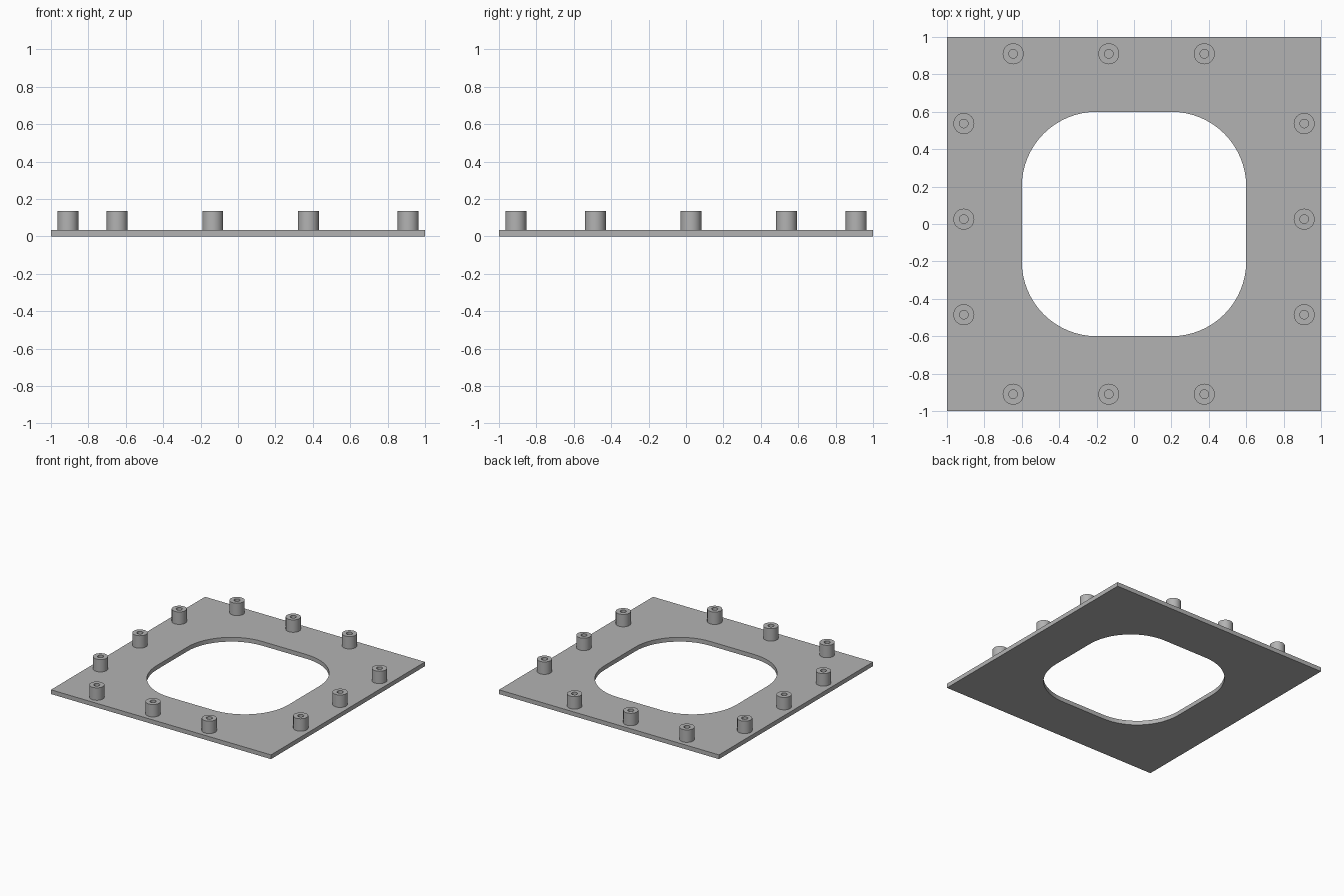
import bpy, bmesh
from math import pi, sin, cos
from mathutils import Matrix, Vector

if "Cube" in bpy.data.objects:
    bpy.data.objects.remove(bpy.data.objects["Cube"])

THICK = 0.035      # plate thickness
TOP = 0.137        # top of the posts
OPEN, FILLET = 0.6, 0.4
POST_R, BORE_R = 0.056, 0.023
EDGE = 0.91        # distance of post rows from the centre
STEPS = 16

grey = bpy.data.materials.new("plain grey")
grey.use_nodes = True
grey.diffuse_color = (0.45, 0.45, 0.45, 1)
grey.node_tree.nodes["Principled BSDF"].inputs["Base Color"].default_value = grey.diffuse_color


def make_mesh(name, bm):
    bmesh.ops.remove_doubles(bm, verts=bm.verts, dist=1e-5)
    bmesh.ops.recalc_face_normals(bm, faces=bm.faces)
    mesh = bpy.data.meshes.new(name)
    bm.to_mesh(mesh)
    bm.free()
    mesh.materials.append(grey)
    return mesh


def add_object(name, mesh, location=(0, 0, 0)):
    obj = bpy.data.objects.new(name, mesh)
    obj.location = location
    bpy.context.collection.objects.link(obj)
    return obj


# Square plate with a rounded opening: four corner pieces, then extruded
bm = bmesh.new()
centre = OPEN - FILLET
arc = [(centre + FILLET * cos(pi / 2 * i / STEPS), centre + FILLET * sin(pi / 2 * i / STEPS))
       for i in range(STEPS + 1)]
corner = [(1, 0), (1, 1), (0, 1), (0, OPEN)] + arc[::-1] + [(OPEN, 0)]
for quarter in range(4):
    turn = Matrix.Rotation(quarter * pi / 2, 3, 'Z')
    bm.faces.new([bm.verts.new(turn @ Vector((x, y, 0))) for x, y in corner])
bmesh.ops.remove_doubles(bm, verts=bm.verts, dist=1e-5)
raised = bmesh.ops.extrude_face_region(bm, geom=bm.faces[:], use_keep_orig=True)["geom"]
bmesh.ops.translate(bm, vec=(0, 0, THICK),
                    verts=[g for g in raised if isinstance(g, bmesh.types.BMVert)])
plate = add_object("plate", make_mesh("plate", bm))

# Hollow post, turned from its profile
bm = bmesh.new()
profile = [(0, THICK), (BORE_R, THICK), (BORE_R, TOP), (POST_R, TOP), (POST_R, THICK)]
verts = [bm.verts.new((r, 0, z)) for r, z in profile]
edges = [bm.edges.new(pair) for pair in zip(verts, verts[1:])]
bmesh.ops.spin(bm, geom=verts + edges, cent=(0, 0, 0), axis=(0, 0, 1),
               angle=2 * pi, steps=32)
post_mesh = make_mesh("post", bm)

# Three posts along each side
parts = [plate]
for along_x, along_y in ((-0.646, -0.485), (-0.135, 0.026), (0.376, 0.537)):
    for side in (-1, 1):
        row = "back" if side > 0 else "front"
        flank = "left" if side > 0 else "right"
        parts.append(add_object(row + "_post", post_mesh, (along_x, side * EDGE, 0)))
        parts.append(add_object(flank + "_post", post_mesh, (side * EDGE, along_y, 0)))

# Smooth round walls, sharp rims
bpy.ops.object.select_all(action='DESELECT')
for obj in parts[:3]:
    obj.select_set(True)
bpy.context.view_layer.objects.active = plate
bpy.ops.object.shade_smooth_by_angle()
